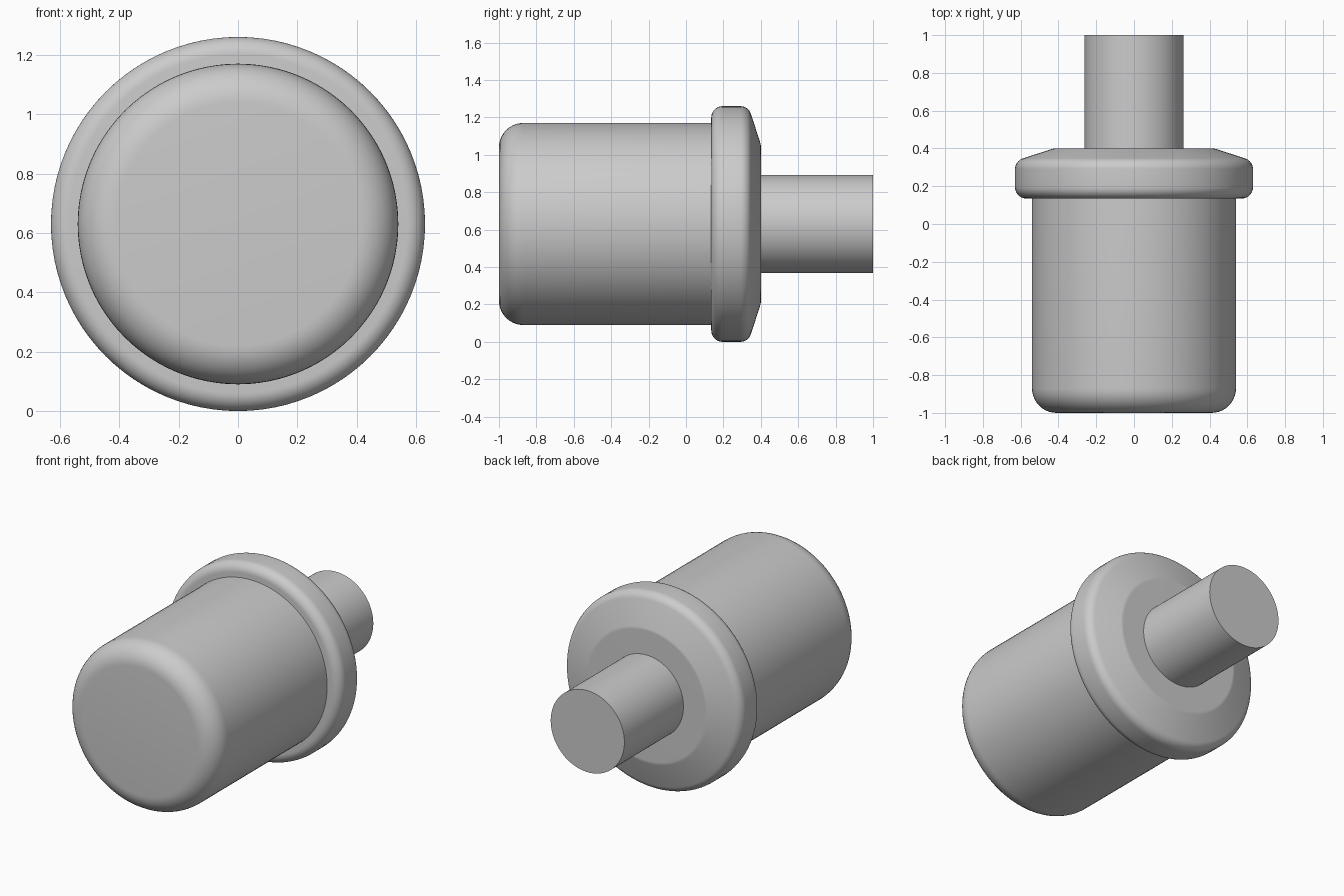
import bpy
import bmesh
import math
from mathutils import Vector, Matrix

old = bpy.data.objects.get("Cube")
if old:
    bpy.data.objects.remove(old, do_unlink=True)

AXIS_HEIGHT = 0.63
SEGMENTS = 96

grey = bpy.data.materials.new("plain grey")
grey.use_nodes = True
colour = (0.6, 0.6, 0.6, 1)
grey.diffuse_color = colour
grey.node_tree.nodes["Principled BSDF"].inputs["Base Color"].default_value = colour


def rounded(profile, steps=10):
    """Round the corners of a (y, radius, fillet) profile."""
    points = []
    for i, (y, r, fillet) in enumerate(profile):
        p = Vector((y, r))
        if not fillet:
            points.append(p)
            continue
        a = (Vector(profile[i - 1][:2]) - p).normalized()
        b = (Vector(profile[i + 1][:2]) - p).normalized()
        half = a.angle(b) / 2
        centre = p + (a + b).normalized() * fillet / math.sin(half)
        start = p + a * fillet / math.tan(half) - centre
        end = p + b * fillet / math.tan(half) - centre
        sweep = start.angle_signed(end)
        for s in range(steps + 1):
            points.append(centre + Matrix.Rotation(-sweep * s / steps, 2) @ start)
    return points


def lathe(name, profile):
    """Spin a profile around the horizontal y axis."""
    bm = bmesh.new()
    verts = [bm.verts.new((0, y, r)) for y, r in rounded(profile)]
    edges = [bm.edges.new(pair) for pair in zip(verts, verts[1:])]
    bmesh.ops.spin(bm, geom=verts + edges, cent=(0, 0, 0), axis=(0, 1, 0),
                   angle=math.tau, steps=SEGMENTS, use_duplicate=False)
    bmesh.ops.remove_doubles(bm, verts=bm.verts, dist=0.0001)
    bmesh.ops.recalc_face_normals(bm, faces=bm.faces)
    mesh = bpy.data.meshes.new(name)
    bm.to_mesh(mesh)
    bm.free()
    mesh.materials.append(grey)
    obj = bpy.data.objects.new(name, mesh)
    obj.location.z = AXIS_HEIGHT
    bpy.context.collection.objects.link(obj)
    bpy.ops.object.select_all(action="DESELECT")
    obj.select_set(True)
    bpy.context.view_layer.objects.active = obj
    bpy.ops.object.shade_smooth_by_angle(angle=math.radians(30))
    return obj


# Main cylinder with a rounded front rim
lathe("body", [(-1, 0, 0), (-1, 0.54, 0.13), (0.15, 0.54, 0), (0.15, 0, 0)])

# Wide collar with rounded rim and tapered back
lathe("collar", [(0.135, 0, 0), (0.135, 0.63, 0.06), (0.334, 0.63, 0.06),
                 (0.4, 0.425, 0.06), (0.4, 0, 0)])

# Narrow shaft at the back
lathe("shaft", [(0.38, 0, 0), (0.38, 0.262, 0), (1, 0.262, 0), (1, 0, 0)])
